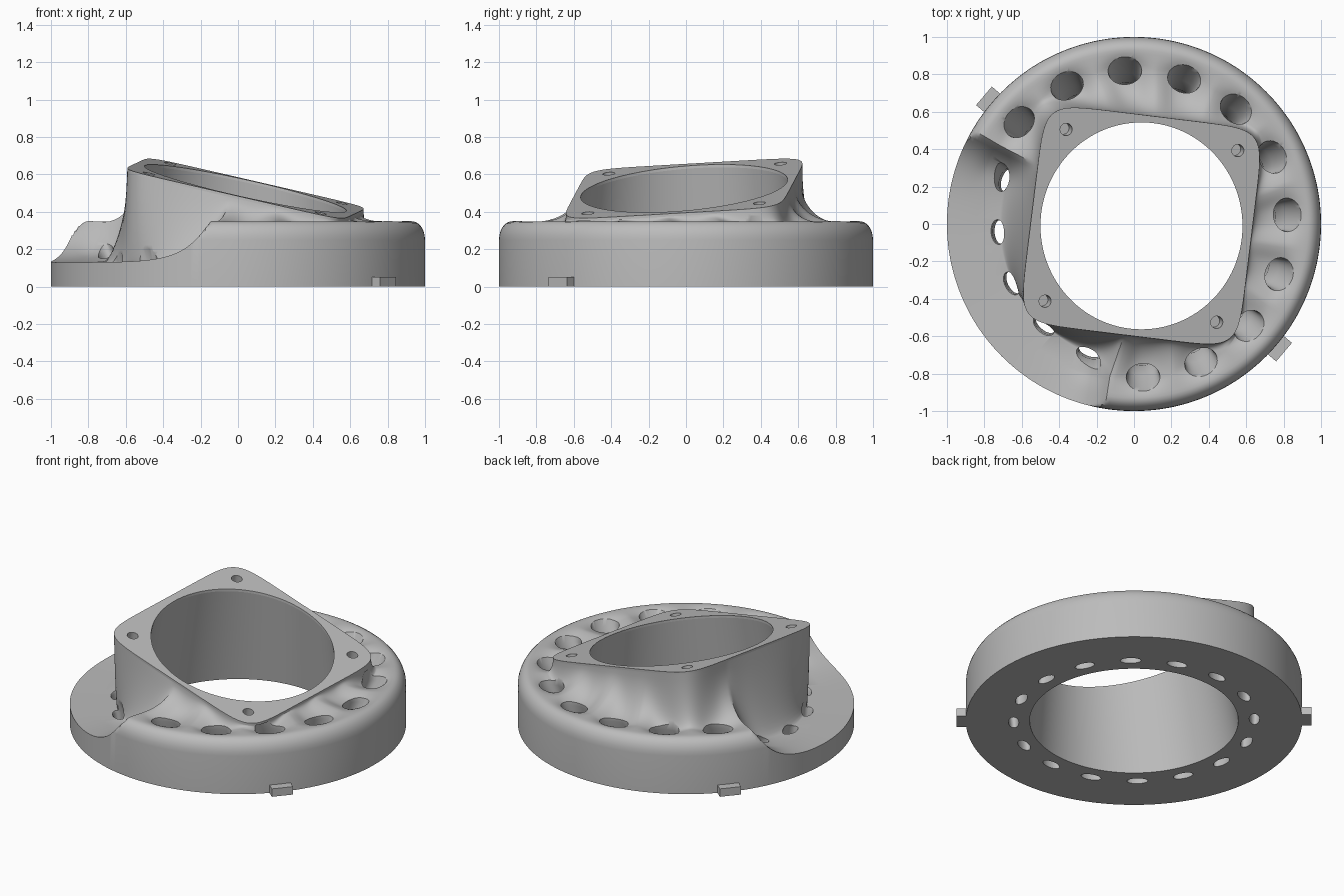
import bpy, bmesh
from math import sin, cos, pi, exp, radians, degrees
from mathutils import Vector, Matrix

cube = bpy.data.objects.get("Cube")
if cube:
    bpy.data.objects.remove(cube)

grey = bpy.data.materials.new("plain grey")
grey.use_nodes = True
COLOUR = (0.5, 0.5, 0.5, 1)
grey.diffuse_color = COLOUR
grey.node_tree.nodes["Principled BSDF"].inputs["Base Color"].default_value = COLOUR

SEGMENTS = 320
ANGLES = [2 * pi * i / SEGMENTS for i in range(SEGMENTS)]
TOP, LOW = 0.35, 0.13
VENTS = 16
VENT_START = radians(3.4)
FRAME_CENTRE = Vector((0.04, -0.01))
FRAME_TURN = radians(-7)
PLATE = 0.015


def make_object(name, bm):
    bmesh.ops.recalc_face_normals(bm, faces=bm.faces)
    if bm.calc_volume(signed=True) < 0:
        bmesh.ops.reverse_faces(bm, faces=bm.faces)
    mesh = bpy.data.meshes.new(name)
    bm.to_mesh(mesh)
    bm.free()
    obj = bpy.data.objects.new(name, mesh)
    bpy.context.collection.objects.link(obj)
    mesh.materials.append(grey)
    return obj


def loft(bm, loops, wrap=False):
    """Skin a stack of equal loops, wrapped round or capped at both ends."""
    rows = [[bm.verts.new(p) for p in loop] for loop in loops]
    pairs = list(zip(rows, rows[1:]))
    if wrap:
        pairs.append((rows[-1], rows[0]))
    else:
        bm.faces.new(rows[0])
        bm.faces.new(rows[-1])
    for a, b in pairs:
        for i in range(len(a)):
            j = (i + 1) % len(a)
            bm.faces.new((a[i], a[j], b[j], b[i]))


def cut(obj, cutter):
    mod = obj.modifiers.new("cut", "BOOLEAN")
    mod.operation = "DIFFERENCE"
    mod.solver = "MANIFOLD"
    mod.object = cutter
    graph = bpy.context.evaluated_depsgraph_get()
    result = bpy.data.meshes.new_from_object(obj.evaluated_get(graph))
    obj.modifiers.clear()
    obj.data = result


def smooth(obj, angle):
    bpy.ops.object.select_all(action="DESELECT")
    obj.select_set(True)
    bpy.context.view_layer.objects.active = obj
    bpy.ops.object.shade_smooth_by_angle(angle=radians(angle))


# Tilted plane and outlines of the square frame
def plane_z(p):
    return 0.535 - 0.22 * p.x + 0.085 * p.y


def on_plane(p, drop=0):
    return Vector((p.x, p.y, plane_z(p) - drop))


def frame_edge(a):
    c, s = abs(cos(a - FRAME_TURN)), abs(sin(a - FRAME_TURN))
    r = 0.59 / (c ** 8 + s ** 8) ** (1 / 8)
    return FRAME_CENTRE + r * Vector((cos(a), sin(a)))


def bore_edge(a):
    return FRAME_CENTRE + Vector((0.54 * cos(a), 0.553 * sin(a)))


# Height limit of the ring: scooped down to a low ledge on one side
def ledge_height(a):
    d = abs((degrees(a) - 205.5 + 180) % 360 - 180)
    return LOW + (TOP - LOW) * min(1, exp((d - 55.5) / 6.9))


def profile(a):
    out = Vector((cos(a), sin(a), 0))
    limit = ledge_height(a)
    high = (limit - LOW) / (TOP - LOW)
    step = 2 * pi / VENTS
    off = (a - VENT_START + step / 2) % step - step / 2

    def ring(r, z):
        dip = 0.05 * high * exp(-(off * r / 0.1) ** 2 - ((r - 0.82) / 0.06) ** 2)
        return out * r + Vector((0, 0, min(z, limit) - dip))

    points = [out * 0.62, out.copy()]
    # rounded shoulder
    for k in range(7):
        t = k / 6 * pi / 2
        points.append(ring(0.93 + 0.07 * cos(t), TOP - 0.1 + 0.1 * sin(t)))
    # crown of the ring
    for r in (0.91, 0.89, 0.87, 0.85, 0.835):
        points.append(ring(r, TOP))
    # flared wall up to the frame, fluted above each vent, steeper over the ledge
    flute = 0.02 * cos(VENTS * (a - VENT_START))
    base = ring(0.72 + 0.085 * high - flute * high, TOP)
    edge = on_plane(frame_edge(a), PLATE)
    for k in range(13):
        t = k / 12 * pi / 2
        rise = 1 - cos(t)
        inward = sin(t) + (rise - sin(t)) * 0.5 * (1 - high)
        p = base.lerp(edge, inward)
        p.z = base.z + (edge.z - base.z) * rise
        points.append(p)
    points.append(on_plane(bore_edge(a), PLATE))
    return points


body_bm = bmesh.new()
loft(body_bm, [profile(a) for a in ANGLES], wrap=True)
body = make_object("ring_body", body_bm)

# Square frame plate with a round opening
plate_bm = bmesh.new()
loft(plate_bm, [[on_plane(f(a), d) for a in ANGLES] for f, d in
                ((frame_edge, 0), (bore_edge, 0), (bore_edge, PLATE), (frame_edge, PLATE))], wrap=True)
plate = make_object("frame_plate", plate_bm)

# Vent cutters: height, distance from centre, half width, half depth
VENT_LEVELS = ((-0.02, 0.715, 0.062, 0.03), (0.12, 0.722, 0.065, 0.036),
               (0.2, 0.76, 0.075, 0.05), (0.3, 0.81, 0.085, 0.065),
               (0.38, 0.835, 0.1, 0.082))
vent_bm = bmesh.new()
for k in range(VENTS):
    turn = Matrix.Rotation(VENT_START + k * 2 * pi / VENTS, 3, "Z")
    loft(vent_bm, [[turn @ Vector((r + depth * cos(t), width * sin(t), z))
                    for t in (2 * pi * i / 28 for i in range(28))]
                   for z, r, width, depth in VENT_LEVELS])
vents = make_object("vent_cutter", vent_bm)

# Blind bolt holes in the frame corners
normal = Vector((0.22, -0.085, 1)).normalized()
bolt_bm = bmesh.new()
for k in range(4):
    a = FRAME_TURN + pi / 4 + k * pi / 2
    spot = on_plane(FRAME_CENTRE + 0.654 * Vector((cos(a), sin(a))))
    place = Matrix.Translation(spot) @ normal.to_track_quat("Z", "Y").to_matrix().to_4x4()
    bmesh.ops.create_cone(bolt_bm, cap_ends=True, segments=24, radius1=0.033,
                          radius2=0.033, depth=0.16, matrix=place)
bolts = make_object("bolt_cutter", bolt_bm)

cut(body, vents)
cut(body, bolts)
cut(plate, bolts)
for cutter in (vents, bolts):
    bpy.data.objects.remove(cutter)
smooth(body, 38)
smooth(plate, 30)

# Locating tabs on opposite sides of the base
for name, angle in (("front_tab", -40.5), ("back_tab", 139.5)):
    tab_bm = bmesh.new()
    place = (Matrix.Rotation(radians(angle), 4, "Z") @ Matrix.Translation((1.01, 0, 0.026))
             @ Matrix.Diagonal((0.09, 0.13, 0.052, 1)))
    bmesh.ops.create_cube(tab_bm, size=1, matrix=place)
    make_object(name, tab_bm)
